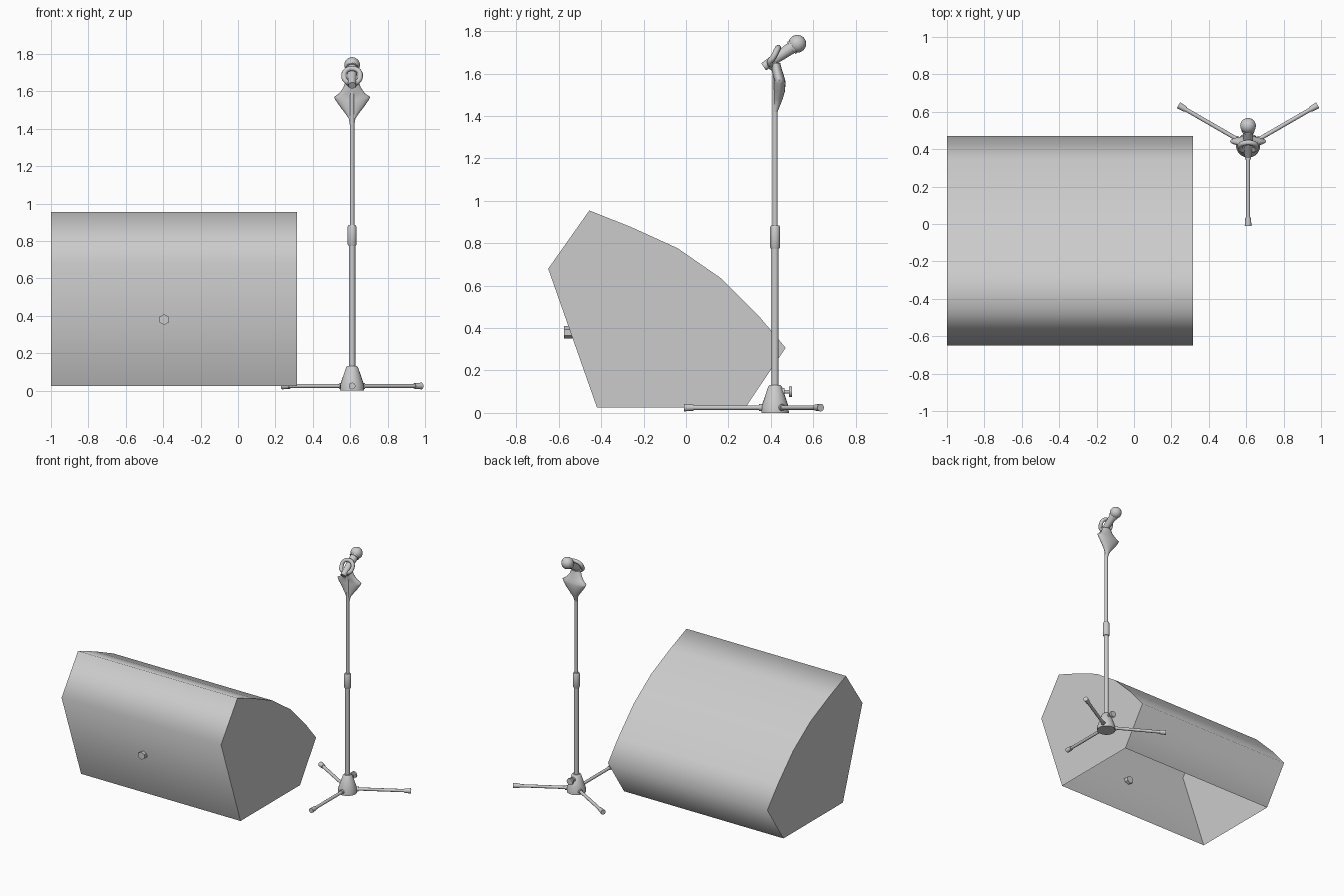
import bpy, bmesh, math
from mathutils import Vector, Matrix

cube = bpy.data.objects.get("Cube")
if cube:
    bpy.data.objects.remove(cube, do_unlink=True)

GREY = (0.6, 0.6, 0.6, 1.0)
grey = bpy.data.materials.new("plain_grey")
grey.use_nodes = True
grey.diffuse_color = GREY
grey.node_tree.nodes["Principled BSDF"].inputs["Base Color"].default_value = GREY

SX, SY = 0.61, 0.42  # stand axis


def finish(name, bm, angle=40):
    bmesh.ops.recalc_face_normals(bm, faces=bm.faces)
    mesh = bpy.data.meshes.new(name)
    bm.to_mesh(mesh)
    bm.free()
    obj = bpy.data.objects.new(name, mesh)
    bpy.context.collection.objects.link(obj)
    mesh.materials.append(grey)
    bpy.ops.object.select_all(action='DESELECT')
    obj.select_set(True)
    bpy.context.view_layer.objects.active = obj
    bpy.ops.object.shade_smooth_by_angle(angle=math.radians(angle))
    return obj


def rod(name, a, b, r1, r2=None, sides=16):
    """Capped cylinder or cone running from a to b."""
    a, b = Vector(a), Vector(b)
    d = b - a
    bm = bmesh.new()
    turn = d.to_track_quat('Z', 'Y').to_matrix().to_4x4()
    bmesh.ops.create_cone(bm, cap_ends=True, segments=sides, radius1=r1,
                          radius2=r1 if r2 is None else r2, depth=d.length,
                          matrix=Matrix.Translation((a + b) / 2) @ turn)
    return finish(name, bm)


def loft(name, rings, sides=20, angle=40):
    """Stack of ellipses, each given as (z, y, half width x, half width y)."""
    bm = bmesh.new()
    loops = []
    for z, y, rx, ry in rings:
        angles = [math.tau * i / sides for i in range(sides)]
        loops.append([bm.verts.new((SX + rx * math.cos(t), y + ry * math.sin(t), z))
                      for t in angles])
    for low, high in zip(loops, loops[1:]):
        for i in range(sides):
            j = (i + 1) % sides
            bm.faces.new((low[i], low[j], high[j], high[i]))
    bm.faces.new(loops[0])
    bm.faces.new(loops[-1])
    return finish(name, bm, angle)


# Wedge speaker cabinet: extruded side profile with an open underside
profile = [(-.42, .025), (-.65, .68), (-.456, .955), (-.26, .877), (-.04, .777),
           (.165, .635), (.345, .455), (.47, .307), (.28, .025)]
bm = bmesh.new()
ends = [[bm.verts.new((x, y, z)) for y, z in profile] for x in (-1, .315)]
for i in range(len(profile) - 1):
    bm.faces.new((ends[0][i], ends[0][i + 1], ends[1][i + 1], ends[1][i]))
for end in ends:
    bm.faces.new(end)
finish("speaker_cabinet", bm, 85)

# Hexagonal socket through the front panel
rod("cable_socket", (-.395, -.575, .38), (-.395, -.51, .38), .029, sides=6)

# Stand base, poles and height clutch
loft("stand_base", [(0, SY, .065, .065), (.03, SY, .064, .064),
                    (.125, SY, .032, .032), (.132, SY, .024, .024)])
rod("lower_pole", (SX, SY, .12), (SX, SY, .8), .017)
loft("height_clutch", [(.775, SY, .02, .02), (.782, SY, .024, .024),
                       (.875, SY, .024, .024), (.885, SY, .019, .019)])
rod("upper_pole", (SX, SY, .88), (SX, SY, 1.64), .012)

# Three legs with rubber feet
for i in range(3):
    t = math.radians(-90 + 120 * i)
    d = Vector((math.cos(t), math.sin(t), 0))
    hub = Vector((SX, SY, .025))
    rod(f"leg_{i + 1}", hub, hub + d * .4, .011)
    rod(f"leg_socket_{i + 1}", hub + d * .04, hub + d * .075, .016)
    rod(f"foot_{i + 1}", hub + d * .385, hub + d * .43, .015, .018)

# Base clamp screw
rod("clamp_boss", (SX, SY, .1), (SX, .465, .1), .018)
rod("clamp_screw", (SX, .46, .1), (SX, .49, .1), .009)
rod("clamp_knob", (SX, .485, .1), (SX, .5, .1), .024)

# Microphone
tail, head = Vector((SX, .366, 1.632)), Vector((SX, .525, 1.741))
axis = (head - tail).normalized()
rod("microphone_body", tail, head - axis * .025, .02, .029)
rod("microphone_collar", head - axis * .035, head - axis * .018, .034)
bm = bmesh.new()
bmesh.ops.create_uvsphere(bm, u_segments=20, v_segments=12, radius=.042,
                          matrix=Matrix.Translation(head))
finish("microphone_head", bm)

# Cloth draped from the top of the stand, flared to side points
loft("scarf", [(1.42, .42, .012, .012), (1.455, .43, .018, .016),
               (1.48, .436, .035, .02), (1.515, .441, .062, .025),
               (1.555, .442, .09, .028), (1.57, .442, .097, .026),
               (1.59, .436, .068, .026), (1.62, .428, .047, .024),
               (1.65, .423, .036, .022)], angle=60)

# Cloth loops tied around the microphone
half = [(.032, .395, 1.655), (.043, .41, 1.675), (.036, .427, 1.708)]
loop_path = ([(0, .41, 1.638)] + half + [(0, .435, 1.722)]
             + [(-x, y, z) for x, y, z in reversed(half)])
curve = bpy.data.curves.new("scarf_loop", 'CURVE')
curve.dimensions = '3D'
curve.bevel_depth = .014
curve.bevel_resolution = 2
curve.resolution_u = 4
spline = curve.splines.new('BEZIER')
spline.bezier_points.add(len(loop_path) - 1)
for point, (x, y, z) in zip(spline.bezier_points, loop_path):
    point.co = (SX + x, y, z)
    point.handle_left_type = point.handle_right_type = 'AUTO'
spline.use_cyclic_u = True
curve.materials.append(grey)
bpy.context.collection.objects.link(bpy.data.objects.new("scarf_loop", curve))

# Knot below the microphone
bm = bmesh.new()
bmesh.ops.create_uvsphere(bm, u_segments=16, v_segments=10, radius=.026,
                          matrix=Matrix.Translation((SX, .412, 1.64)))
finish("scarf_knot", bm)
